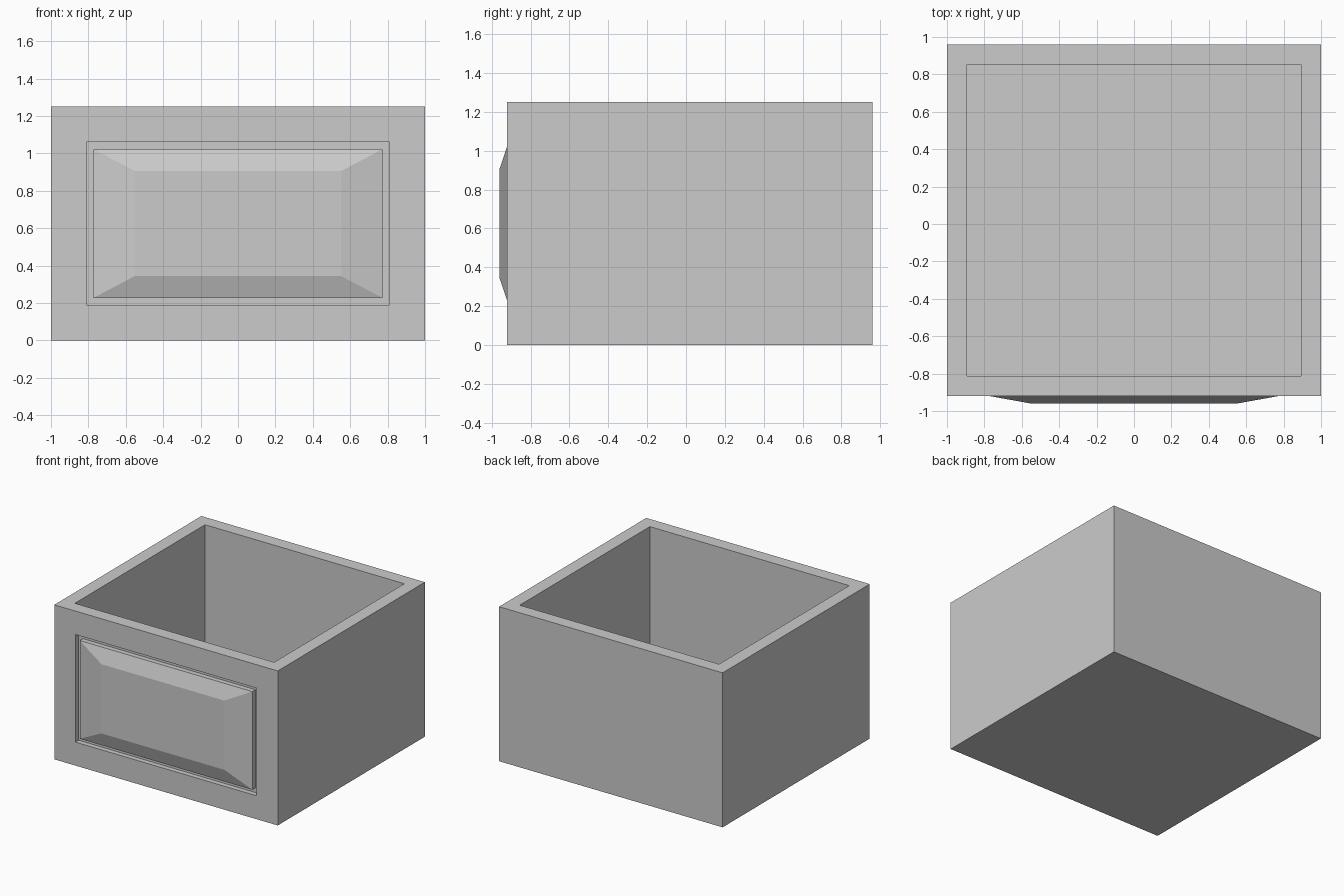
import bpy, bmesh
from mathutils import Matrix, Vector

cube = bpy.data.objects.get("Cube")
if cube:
    bpy.data.objects.remove(cube, do_unlink=True)

WIDTH, HEIGHT, FRONT, BACK = 2.0, 1.25, -0.92, 0.96
WALL, FRAME, GROOVE, DEPTH = 0.108, 0.19, 0.038, 0.04

grey = bpy.data.materials.new("plain grey")
grey.use_nodes = True
grey.diffuse_color = (0.6, 0.6, 0.6, 1)
grey.node_tree.nodes["Principled BSDF"].inputs["Base Color"].default_value = (0.6, 0.6, 0.6, 1)

bm = bmesh.new()


def inset(face, thickness):
    bmesh.ops.inset_region(bm, faces=[face], thickness=thickness, use_even_offset=True)


def push(face, offset):
    """Extrude a face straight along an offset and return the new cap."""
    out = bmesh.ops.extrude_discrete_faces(bm, faces=[face])
    cap = out["faces"][0]
    bmesh.ops.translate(bm, verts=cap.verts, vec=offset)
    return cap


# Solid drawer block
bmesh.ops.create_cube(bm, size=1, matrix=Matrix.Translation((0, (FRONT + BACK) / 2, HEIGHT / 2))
                      @ Matrix.Diagonal((WIDTH, BACK - FRONT, HEIGHT, 1)))
bm.normal_update()
top = max(bm.faces, key=lambda f: f.normal.z)
front = min(bm.faces, key=lambda f: f.normal.y)

# Open storage cavity
inset(top, WALL)
push(top, Vector((0, 0, WALL - HEIGHT)))

# Groove around the front panel
inset(front, FRAME)
front = push(front, Vector((0, DEPTH, 0)))
bm.normal_update()
inset(front, GROOVE)
front = push(front, Vector((0, -DEPTH, 0)))
bm.normal_update()

# Raised panel with wide sloping borders
inset(front, 0.05)
centre = front.calc_center_median()
for v in front.verts:
    side_x = 1 if v.co.x > centre.x else -1
    side_z = 1 if v.co.z > centre.z else -1
    v.co = Vector((side_x * 0.55, -BACK, centre.z + side_z * 0.28))

bmesh.ops.recalc_face_normals(bm, faces=bm.faces)
mesh = bpy.data.meshes.new("drawer")
bm.to_mesh(mesh)
bm.free()
mesh.materials.append(grey)
drawer = bpy.data.objects.new("drawer", mesh)
bpy.context.collection.objects.link(drawer)
